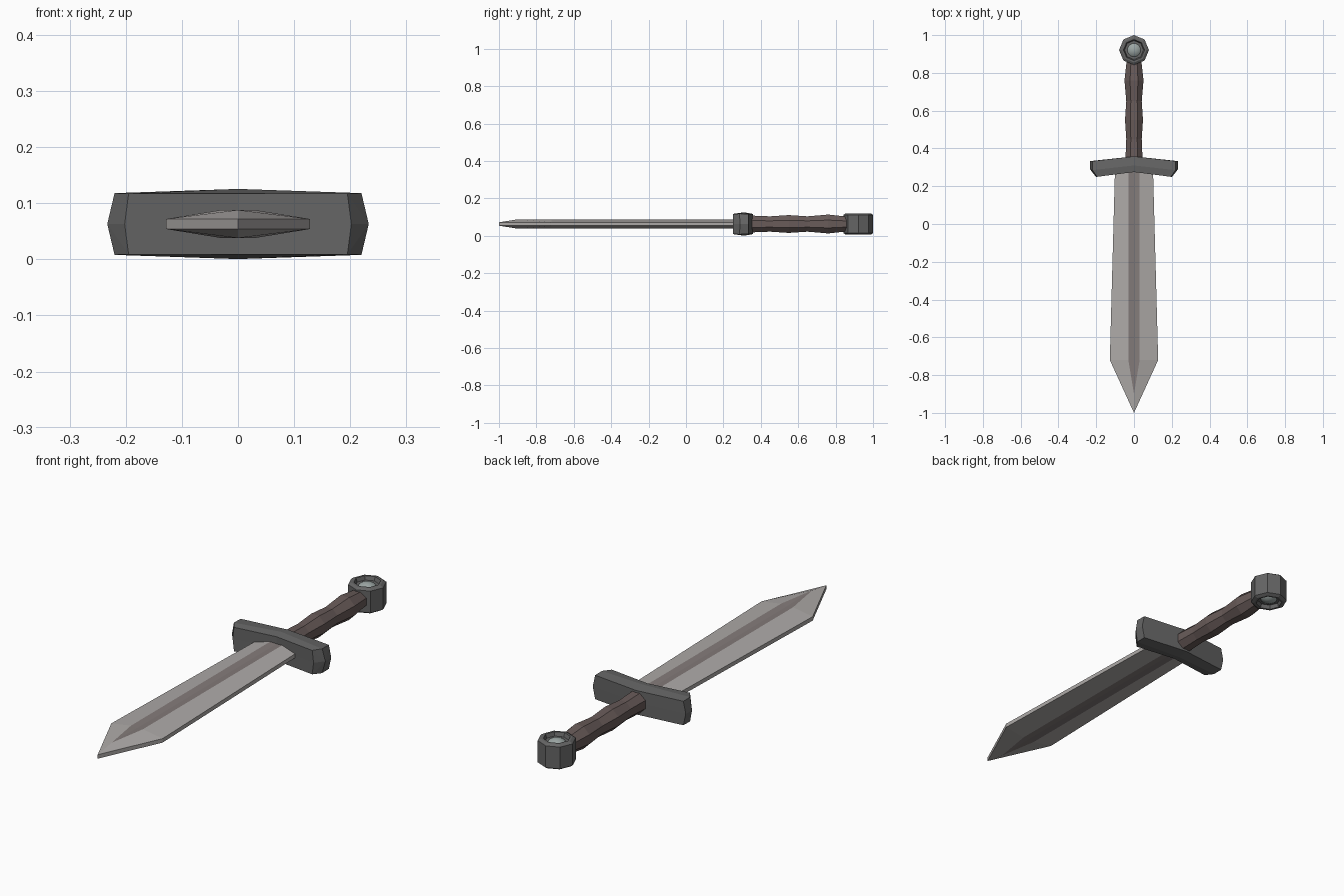
import bpy, bmesh, math
from mathutils import Vector

if "Cube" in bpy.data.objects:
    bpy.data.objects.remove(bpy.data.objects["Cube"])

ZC = 0.063  # mid-plane height of the sword


def material(name, rgb):
    m = bpy.data.materials.new(name)
    m.diffuse_color = (*rgb, 1)
    m.use_nodes = True
    m.node_tree.nodes["Principled BSDF"].inputs["Base Color"].default_value = m.diffuse_color
    return m


def finish(bm, name, *mats):
    bmesh.ops.remove_doubles(bm, verts=bm.verts, dist=1e-5)
    bmesh.ops.recalc_face_normals(bm, faces=bm.faces)
    me = bpy.data.meshes.new(name)
    bm.to_mesh(me)
    bm.free()
    ob = bpy.data.objects.new(name, me)
    bpy.context.collection.objects.link(ob)
    for m in mats:
        me.materials.append(m)
    return ob


def loft(bm, rings, cap=True):
    loops = [[bm.verts.new(p) for p in ring] for ring in rings]
    n = len(loops[0])
    for a, b in zip(loops, loops[1:]):
        for i in range(n):
            j = (i + 1) % n
            bm.faces.new((a[i], a[j], b[j], b[i]))
    if cap:
        bm.faces.new(loops[0])
        bm.faces.new(loops[-1])


steel = material("steel", (0.42, 0.40, 0.39))
fuller = material("fuller", (0.23, 0.20, 0.195))
iron = material("iron", (0.13, 0.13, 0.13))
leather = material("leather", (0.14, 0.105, 0.10))
glass = material("gem", (0.33, 0.38, 0.37))

# Blade: both faces with a darker central strip, joined by a narrow edge band
bm = bmesh.new()


def quad(points, mat=0):
    bm.faces.new([bm.verts.new(p) for p in points]).material_index = mat


Y0, Y1 = 0.31, -0.72
for s in (1, -1):          # upper and lower side
    ze, zs, zc = ZC + s * 0.009, ZC + s * 0.025, ZC + s * 0.022
    for m in (1, -1):      # left and right half
        e0, e1, tip = (m * 0.10, Y0, ze), (m * 0.128, Y1, ze), (0, -1, ze)
        s0, s1, st = (m * 0.03, Y0, zs), (m * 0.03, Y1, zs), (0, -0.9, zs)
        c0, c1 = (0, Y0, zc), (0, Y1, zc)
        quad((e0, e1, s1, s0))
        quad((e1, tip, st, s1))
        quad((s0, s1, c1, c0), 1)
        quad((s1, st, c1), 1)
for m in (1, -1):          # edge band
    path = [(m * 0.10, Y0), (m * 0.128, Y1), (0, -1)]
    for a, b in zip(path, path[1:]):
        quad([(*a, ZC - 0.009), (*b, ZC - 0.009), (*b, ZC + 0.009), (*a, ZC + 0.009)])
finish(bm, "blade", steel, fuller)

# Cross guard: swept-forward bar with pointed end faces
bm = bmesh.new()


def guard_ring(m):
    if m == 0:
        front, mid, back, h = (0, 0.275), (0, 0.31), (0, 0.358), 0.0625
        fm, bk = front, back
    else:
        front, mid, back, h = (m * 0.195, 0.25), (m * 0.22, 0.285), (m * 0.22, 0.333), 0.055
        fm, bk = (m * 0.202, 0.25), (m * 0.232, 0.333)
    e = 0.054
    return [(*front, ZC - e), (*fm, ZC), (*front, ZC + e), (*mid, ZC + h),
            (*back, ZC + e), (*bk, ZC), (*back, ZC - e), (*mid, ZC - h)]


loft(bm, [guard_ring(m) for m in (-1, 0, 1)], cap=False)
for m in (-1, 1):
    ring = [bm.verts.new(p) for p in guard_ring(m)]
    peak = bm.verts.new((m * 0.233, 0.29, ZC))
    for i in range(8):
        bm.faces.new((ring[i], ring[(i + 1) % 8], peak))
finish(bm, "cross_guard", iron)

# Grip: octagonal, with swelling profile
bm = bmesh.new()
profile = [(0.33, 0.048), (0.45, 0.043), (0.55, 0.050), (0.65, 0.043),
           (0.76, 0.053), (0.88, 0.039)]
loft(bm, [[(r * math.cos(math.tau * (i + 0.5) / 8) * 1.03, y,
            ZC + r * math.sin(math.tau * (i + 0.5) / 8) * 1.03)
           for i in range(8)] for y, r in profile])
finish(bm, "grip", leather)

# Pommel: upright octagonal collar with chamfered rims and dished openings
bm = bmesh.new()
rim = [(0.050, 0.040), (0.056, 0.057), (0.066, 0.057), (0.079, 0.049)]
section = [(r, -z) for r, z in rim] + [(r, z) for r, z in reversed(rim)]
loft(bm, [[(r * math.cos(math.tau * i / 8), 0.921 + r * math.sin(math.tau * i / 8), ZC + z)
           for i in range(8)] for r, z in section])
finish(bm, "pommel", iron)

# Gem: rounded stone showing through both ends of the pommel
bpy.ops.mesh.primitive_uv_sphere_add(segments=16, ring_count=10, radius=0.054,
                                     location=(0, 0.921, ZC))
gem = bpy.context.object
gem.name = "pommel_gem"
gem.data.materials.append(glass)
bpy.ops.object.shade_smooth_by_angle()
